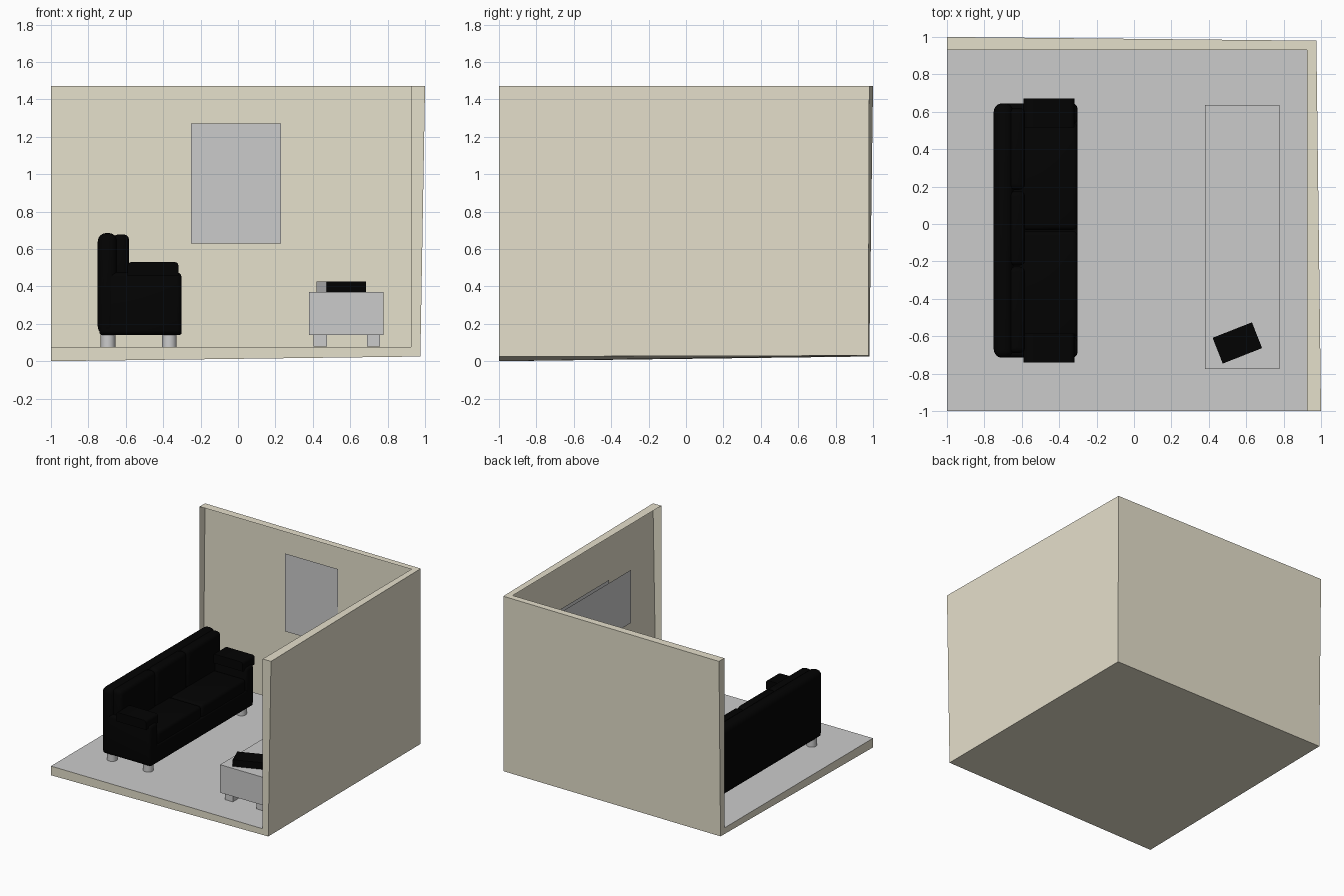
import bpy, bmesh, math
from mathutils import Matrix

if "Cube" in bpy.data.objects:
    bpy.data.objects.remove(bpy.data.objects["Cube"])


def material(name, rgb):
    m = bpy.data.materials.new(name)
    m.diffuse_color = (*rgb, 1)
    m.use_nodes = True
    m.node_tree.nodes["Principled BSDF"].inputs["Base Color"].default_value = m.diffuse_color
    return m


BEIGE = material("beige wall", (0.786, 0.743, 0.60))
GREY = material("light grey", (0.60, 0.60, 0.60))
BLACK = material("black", (0.0008, 0.0008, 0.0008))


def finish(bm, name, mats):
    mesh = bpy.data.meshes.new(name)
    bm.to_mesh(mesh)
    bm.free()
    ob = bpy.data.objects.new(name, mesh)
    bpy.context.collection.objects.link(ob)
    for m in mats:
        mesh.materials.append(m)
    return ob


def box(name, x, y, z, mat, bevel=0.0, segments=3, only_top=False):
    """Box from (min, max) ranges; rounds all edges or just the long top ones."""
    bm = bmesh.new()
    bmesh.ops.create_cube(bm, size=1)
    for v in bm.verts:
        v.co = [r[0] + (c + 0.5) * (r[1] - r[0]) for c, r in zip(v.co, (x, y, z))]
    if bevel:
        edges = [e for e in bm.edges if not only_top or
                 (all(v.co.z > z[1] - 1e-4 for v in e.verts)
                  and abs(e.verts[0].co.x - e.verts[1].co.x) < 1e-4)]
        bmesh.ops.bevel(bm, geom=edges, offset=bevel, segments=segments,
                        profile=0.5, affect='EDGES')
    ob = finish(bm, name, [mat])
    if bevel:
        bpy.context.view_layer.objects.active = ob
        ob.select_set(True)
        bpy.ops.object.shade_smooth_by_angle(angle=math.radians(40))
        ob.select_set(False)
    return ob


def panel(name, corners, mat):
    bm = bmesh.new()
    bm.faces.new([bm.verts.new(c) for c in corners])
    return finish(bm, name, [mat])


# Room shell: floor and two tapered walls; the walls are open on the inside
pts = {
    'A': (-1, -1, 0), 'B': (0.975, -1, 0.025), 'C': (0.975, 0.975, 0.03), 'D': (-1, 0.98, 0.025),
    'F': (1, -1, 1.47), 'G': (0.975, 0.98, 1.47), 'H': (-1, 1, 1.47),
    'a': (-1, -1, 0.075), 'b': (0.925, -1, 0.075), 'c': (0.925, 0.93, 0.075), 'd': (-1, 0.93, 0.075),
    'f': (0.925, -1, 1.47), 'g': (0.925, 0.93, 1.47), 'h': (-1, 0.93, 1.47),
}
bm = bmesh.new()
vert = {k: bm.verts.new(p) for k, p in pts.items()}
for quad in ("abcd", "ADCB", "BCGF", "DHGC",
             "ABba", "AadD", "BFfb", "DdhH", "hgGH", "gfFG"):
    face = bm.faces.new([vert[k] for k in quad])
    face.material_index = 1 if quad == "abcd" else 0   # grey floor
finish(bm, "room_shell", [BEIGE, GREY])

# Pictures on the walls
panel("back_picture", [(-0.25, 0.97, 0.63), (0.23, 0.97, 0.63),
                       (0.23, 0.97, 1.27), (-0.25, 0.97, 1.27)], GREY)
for name, x, y0, y1, z0, z1 in (("screen", 0.96, -0.66, 0.52, 0.63, 1.065),
                                ("screen_mount", 0.968, -0.38, 0.24, 0.70, 1.085)):
    panel(name, [(x, y1, z0), (x, y0, z0), (x, y0, z1), (x, y1, z1)], GREY)

# Sofa frame
box("sofa_base", (-0.74, -0.302), (-0.70, 0.63), (0.14, 0.29), BLACK, 0.012)
box("sofa_back", (-0.75, -0.645), (-0.715, 0.645), (0.14, 0.685), BLACK, 0.045, 4)
MID = -0.035
for side, s in (("left", -1), ("right", 1)):
    def span(p, q):
        return tuple(sorted((MID + s * p, MID + s * q)))
    box("arm_" + side, (-0.74, -0.302), span(0.57, 0.678), (0.142, 0.475), BLACK, 0.025)
    box("arm_pad_" + side, (-0.59, -0.318), span(0.55, 0.706), (0.455, 0.53), BLACK,
        0.02, 3, True)
    box("seat_cushion_" + side, (-0.60, -0.302), span(0.003, 0.575), (0.28, 0.39), BLACK, 0.025)

# Back cushions
for i, y in enumerate(((-0.69, -0.228), (-0.222, 0.177), (0.183, 0.62))):
    box(f"back_cushion_{i + 1}", (-0.67, -0.582), y, (0.36, 0.678), BLACK, 0.03)

# Sofa legs
for x in (-0.695, -0.367):
    for y in (-0.64, 0.57):
        bm = bmesh.new()
        bmesh.ops.create_cone(bm, cap_ends=True, segments=20, radius1=0.039, radius2=0.039,
                              depth=0.067, matrix=Matrix.Translation((x, y, 0.1085)))
        leg = finish(bm, "sofa_leg", [GREY])
        for p in leg.data.polygons:
            p.use_smooth = len(p.vertices) == 4

# Low cabinet with block legs
box("cabinet", (0.38, 0.777), (-0.775, 0.637), (0.14, 0.37), GREY)
for x in (0.405, 0.69):
    for y in (-0.745, 0.545):
        box("cabinet_leg", (x, x + 0.07), (y, y + 0.07), (0.078, 0.14), GREY)

# Small turned device with a grey end
device = box("device", (-0.113, 0.113), (-0.074, 0.074), (0, 0.055), BLACK)
device.data.materials.append(GREY)
for p in device.data.polygons:
    p.material_index = 1 if p.normal.x < -0.5 else 0
device.location = (0.5525, -0.636, 0.37)
device.rotation_euler.z = math.radians(21.5)
